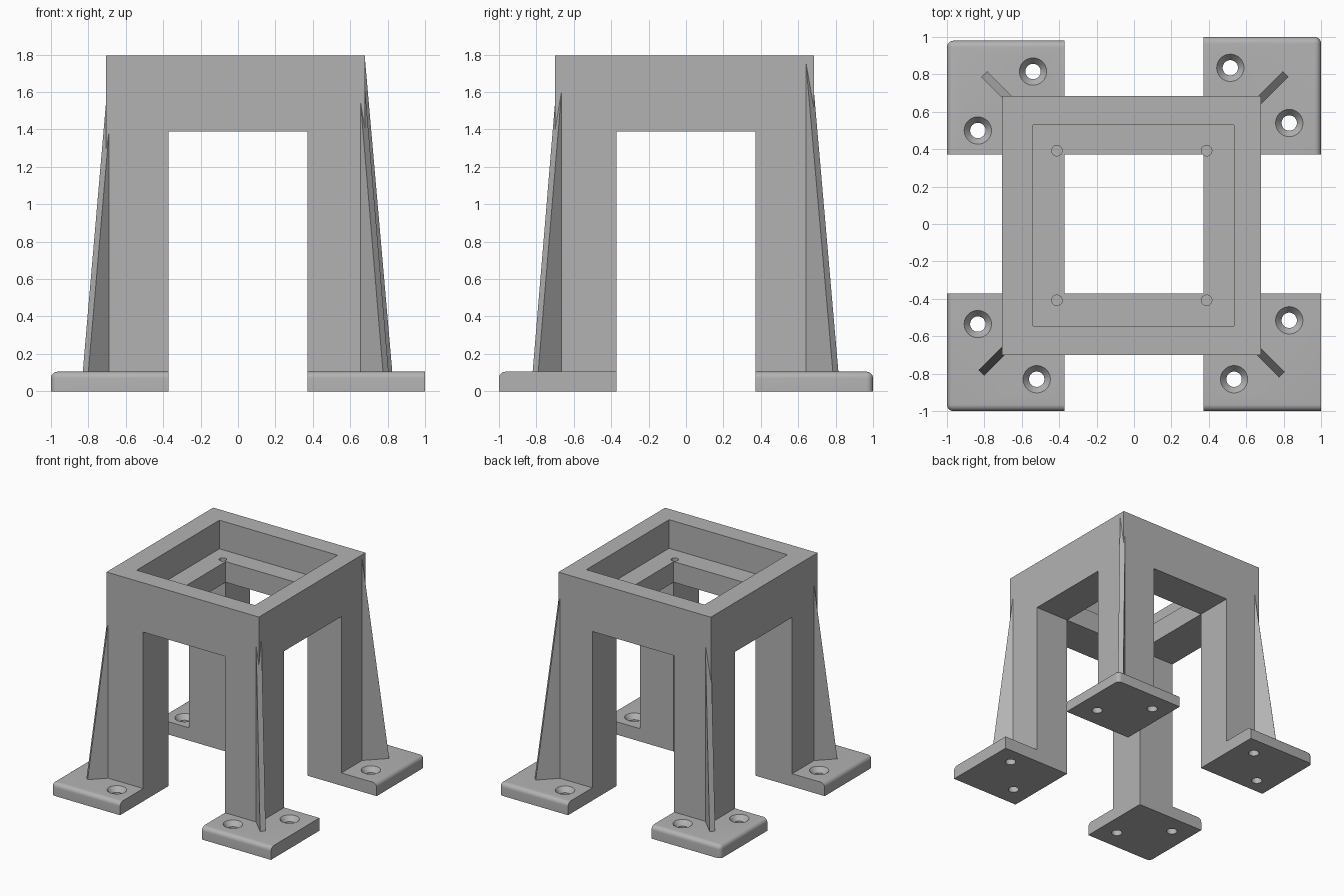
import bpy, bmesh, math
from mathutils import Vector, Matrix

if "Cube" in bpy.data.objects:
    bpy.data.objects.remove(bpy.data.objects["Cube"], do_unlink=True)

grey = bpy.data.materials.new("plain grey")
grey.use_nodes = True
colour = (0.45, 0.45, 0.45, 1)
grey.diffuse_color = colour
grey.node_tree.nodes["Principled BSDF"].inputs["Base Color"].default_value = colour

FOOT_TOP = 0.105


def finish(bm, name):
    bmesh.ops.recalc_face_normals(bm, faces=bm.faces)
    mesh = bpy.data.meshes.new(name)
    bm.to_mesh(mesh)
    bm.free()
    mesh.materials.append(grey)
    obj = bpy.data.objects.new(name, mesh)
    bpy.context.collection.objects.link(obj)
    return obj


def box_bm(low, high):
    bm = bmesh.new()
    low, high = Vector(low), Vector(high)
    place = Matrix.Translation((low + high) / 2) @ Matrix.Diagonal((*(high - low), 1))
    bmesh.ops.create_cube(bm, size=1, matrix=place)
    return bm


def box(name, low, high):
    return finish(box_bm(low, high), name)


def cone(name, x, y, z0, z1, r0, r1):
    bm = bmesh.new()
    bmesh.ops.create_cone(bm, cap_ends=True, segments=40, radius1=r0, radius2=r1,
                          depth=z1 - z0, matrix=Matrix.Translation((x, y, (z0 + z1) / 2)))
    return finish(bm, name)


def combine(target, tool, operation):
    mod = target.modifiers.new("combine", "BOOLEAN")
    mod.operation, mod.solver, mod.object = operation, "EXACT", tool
    bpy.context.view_layer.objects.active = target
    bpy.ops.object.modifier_apply(modifier=mod.name)
    bpy.data.objects.remove(tool, do_unlink=True)


def make_foot(name, sx, sy, outer_y, rounded, holes):
    # Pad with filleted outer edges and countersunk bolt holes
    xs, ys = sorted((sx * 0.372, sx)), sorted((sy * 0.372, outer_y))
    bm = box_bm((xs[0], ys[0], 0), (xs[1], ys[1], FOOT_TOP))

    def is_filleted(edge):
        a, b = (v.co for v in edge.verts)
        on_x = all(abs(p.x - sx) < 1e-4 for p in (a, b))
        on_y = all(abs(p.y - outer_y) < 1e-4 for p in (a, b))
        top = min(a.z, b.z) > 0.1
        return (top and (on_y or on_x and rounded)) or (on_x and on_y and rounded)

    bmesh.ops.bevel(bm, geom=[e for e in bm.edges if is_filleted(e)], offset=0.035,
                    segments=6, profile=0.5, affect="EDGES")
    foot = finish(bm, name)
    for x, y in holes:
        combine(foot, cone("drill", x, y, -0.1, 0.2, 0.041, 0.041), "DIFFERENCE")
        combine(foot, cone("countersink", x, y, 0.065, 0.115, 0.041, 0.081), "DIFFERENCE")
    return foot


def make_fin(name, x, y, sx, sy, slope):
    # Thin diagonal gusset with a sloped outer edge, running into the leg corner
    inward = Vector((-sx, -sy, 0)).normalized()
    side = Vector((-inward.y, inward.x, 0)) * 0.021
    base, top, depth = FOOT_TOP - 0.01, 1.78, 0.25
    profile = [(-0.01 / slope, base), (depth, base), (depth, top),
               ((top - FOOT_TOP) / slope, top)]
    bm = bmesh.new()
    rings = []
    for s in (-1, 1):
        rings.append([bm.verts.new(Vector((x, y, z)) + inward * d + side * s)
                      for d, z in profile])
    bm.faces.new(rings[0])
    bm.faces.new(rings[1])
    for i in range(4):
        j = (i + 1) % 4
        bm.faces.new((rings[0][i], rings[0][j], rings[1][j], rings[1][i]))
    return finish(bm, name)


# Four-legged frame: block with arches, a central well and a stepped seat
stand = box("stand_frame", (-0.705, -0.70, 0), (0.68, 0.685, 1.795))
combine(stand, box("arch_front", (-0.372, -2, -1), (0.372, 2, 1.39)), "DIFFERENCE")
combine(stand, box("arch_side", (-2, -0.372, -1), (2, 0.372, 1.39)), "DIFFERENCE")
combine(stand, box("well", (-0.372, -0.372, -1), (0.372, 0.372, 3)), "DIFFERENCE")
combine(stand, box("seat", (-0.54, -0.545, 1.56), (0.535, 0.53, 3)), "DIFFERENCE")
for px in (-0.412, 0.388):
    for py in (-0.408, 0.392):
        combine(stand, cone("pilot", px, py, 1.44, 1.7, 0.028, 0.028), "DIFFERENCE")

# Corners: name, signs, outer y, rounded side, bolt holes, fin tip, fin slope
corners = [
    ("front_left", 1, -1, -1, False, [(0.83, -0.515), (0.535, -0.83)], (0.79, -0.805), 8.5),
    ("front_right", -1, -1, -1, True, [(-0.835, -0.535), (-0.52, -0.83)], (-0.815, -0.795), 8.2),
    ("back_left", 1, 1, 1, True, [(0.83, 0.54), (0.515, 0.835)], (0.81, 0.80), 8.1),
    ("back_right", -1, 1, 0.98, True, [(-0.835, 0.50), (-0.54, 0.815)], (-0.80, 0.80), 7.9),
]
for name, sx, sy, outer_y, rounded, holes, tip, slope in corners:
    combine(stand, make_foot(name + "_foot", sx, sy, outer_y, rounded, holes), "UNION")
    make_fin(name + "_fin", *tip, sx, sy, slope)

# Smooth fillets and hole walls, keeping the hard edges
bpy.ops.object.select_all(action="DESELECT")
stand.select_set(True)
bpy.context.view_layer.objects.active = stand
bpy.ops.object.shade_smooth_by_angle(angle=math.radians(30))
